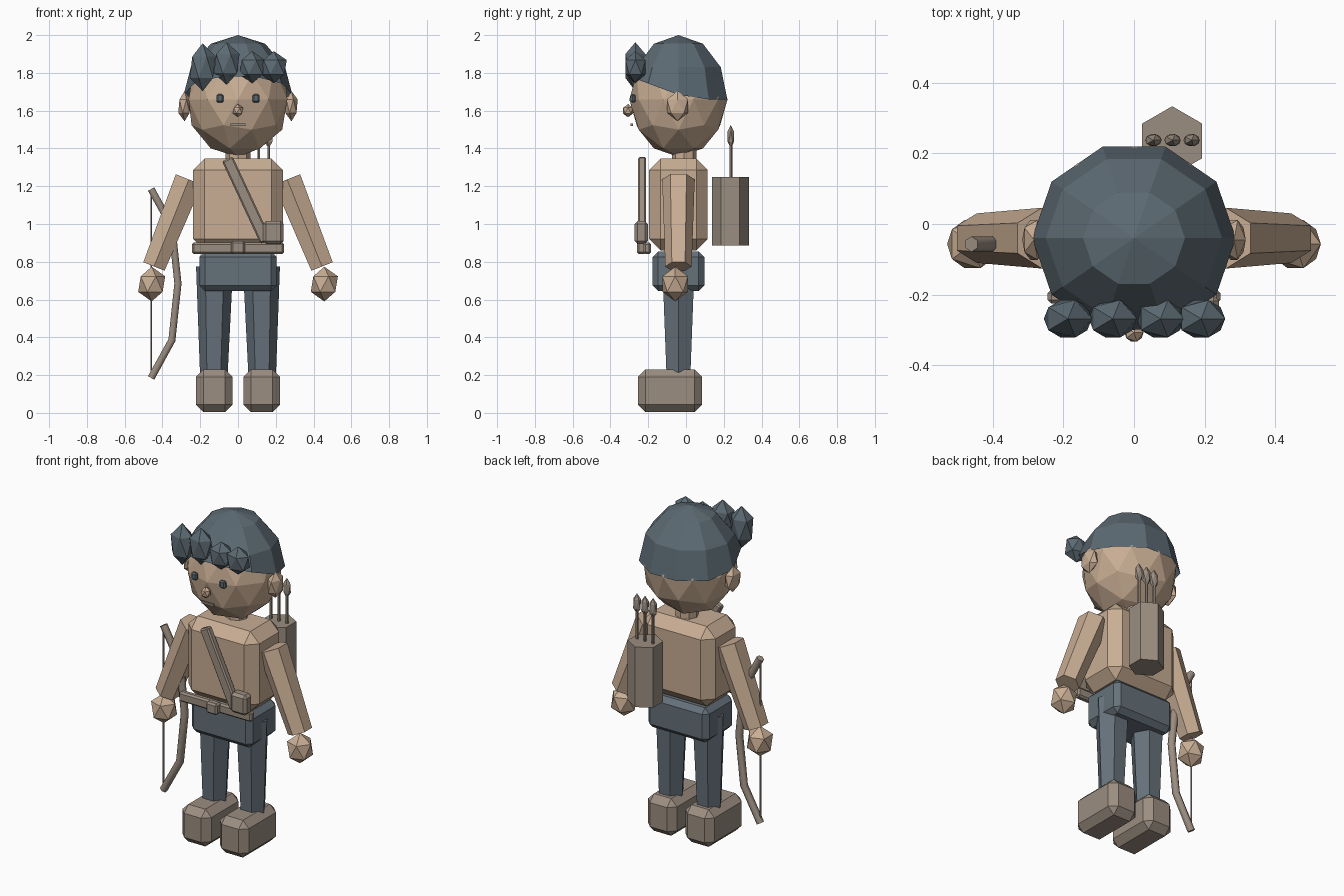
import bpy, bmesh, math
from mathutils import Matrix, Vector

cube = bpy.data.objects.get("Cube")
if cube:
    bpy.data.objects.remove(cube, do_unlink=True)


def material(name, rgb):
    m = bpy.data.materials.new(name)
    m.use_nodes = True
    m.diffuse_color = (*rgb, 1)
    for n in m.node_tree.nodes:
        if n.type == 'BSDF_PRINCIPLED':
            n.inputs["Base Color"].default_value = (*rgb, 1)
    return m


TAN = material("tan", (.58, .42, .295))
BROWN = material("grey brown", (.33, .27, .22))
PANTS = material("slate", (.13, .165, .195))
HAIR = material("dark slate", (.107, .144, .17))


def finish(name, bm, mat, loc=(0, 0, 0), rot_y=0):
    bmesh.ops.recalc_face_normals(bm, faces=bm.faces)
    mesh = bpy.data.meshes.new(name)
    bm.to_mesh(mesh)
    bm.free()
    mesh.materials.append(mat)
    ob = bpy.data.objects.new(name, mesh)
    ob.location = loc
    ob.rotation_euler.y = rot_y
    bpy.context.collection.objects.link(ob)
    return ob


def box(name, mat, loc, size, bevel=0, rot_y=0):
    bm = bmesh.new()
    bmesh.ops.create_cube(bm, size=1)
    bmesh.ops.scale(bm, vec=size, verts=bm.verts)
    if bevel:
        bmesh.ops.bevel(bm, geom=bm.edges[:], offset=bevel, segments=1,
                        profile=.5, affect='EDGES')
    return finish(name, bm, mat, loc, rot_y)


def ball(name, mat, loc, radii, sub=1, rot_y=0):
    bm = bmesh.new()
    bmesh.ops.create_icosphere(bm, subdivisions=sub, radius=1)
    bmesh.ops.scale(bm, vec=radii, verts=bm.verts)
    return finish(name, bm, mat, loc, rot_y)


def rod(name, mat, bottom, top, r1, r2, sides=6, spin=0):
    """Tapered prism between two points that share the same y."""
    a, b = Vector(bottom), Vector(top)
    d = b - a
    bm = bmesh.new()
    bmesh.ops.create_cone(bm, cap_ends=True, segments=sides, radius1=r1,
                          radius2=r2, depth=d.length,
                          matrix=Matrix.Rotation(math.radians(spin), 4, 'Z'))
    return finish(name, bm, mat, (a + b) / 2, math.atan2(d.x, d.z))


CY = -.04  # centre line of the body in y

# Head and face
ball("head", TAN, (0, CY, 1.66), (.275, .26, .305), 2)
rod("neck", TAN, (0, -.01, 1.28), (0, -.01, 1.45), .065, .065, 8)
ball("nose", TAN, (0, -.307, 1.6), (.03, .03, .035))
box("mouth", BROWN, (0, -.287, 1.525), (.08, .012, .012))

# Hair cap: upper half of a sphere, its rim raised at the front
bm = bmesh.new()
bmesh.ops.create_uvsphere(bm, u_segments=10, v_segments=6, radius=1,
                          matrix=Matrix.Rotation(math.pi / 2, 4, 'Z'))
bmesh.ops.delete(bm, geom=[v for v in bm.verts if v.co.z < -.1], context='VERTS')
for v in bm.verts:
    if v.co.z < .1:
        v.co.z = max(0, .07 - .3 * v.co.y) if v.co.y < .1 else 0
bmesh.ops.scale(bm, vec=(.288, .272, .34), verts=bm.verts)
finish("hair_cap", bm, HAIR, (0, CY, 1.66))

# Fringe tufts
for i, (x, z, h) in enumerate([(-.187, 1.83, .127), (-.06, 1.85, .112),
                               (.075, 1.83, .085), (.19, 1.83, .085)]):
    ball(f"fringe_tuft_{i + 1}", HAIR, (x, -.268, z), (.076, .062, h))

# Torso, hips, belt and strap
box("torso", TAN, (0, CY, 1.103), (.475, .31, .485), .06)
box("hips", PANTS, (0, CY, .75), (.41, .275, .21), .03)
box("belt", BROWN, (0, -.205, .872), (.488, .04, .06), .01)
box("belt_buckle", BROWN, (0, -.235, .875), (.075, .05, .068), .01)
box("chest_strap", BROWN, (.045, -.232, 1.127), (.062, .042, .48), .008,
    math.radians(-25))
box("belt_pouch", BROWN, (.187, -.237, .955), (.108, .07, .122), .016)

# Paired parts
for side, s in (("left", 1), ("right", -1)):
    box(side + "_eye", HAIR, (.095 * s, -.28, 1.665), (.038, .025, .045), .008)
    ball(side + "_ear", TAN, (.283 * s, -.045, 1.624), (.037, .066, .08))
    rod(side + "_arm", TAN, (.445 * s, CY, .775), (.26 * s, CY, 1.236), .07, .086)
    ball(side + "_hand", TAN, (.457 * s, -.057, .682), (.08, .08, .092))
    rod(side + "_leg", PANTS, (.128 * s, CY, .2), (.124 * s, CY, .775),
        .073, .098, spin=90)
    box(side + "_boot", BROWN, (.126 * s, -.085, .117), (.195, .34, .226), .04)

# Bow in the right hand
curve = bpy.data.curves.new("bow", 'CURVE')
curve.dimensions = '3D'
curve.bevel_depth = .022
curve.bevel_resolution = 1
curve.use_fill_caps = True
spline = curve.splines.new('POLY')
spline.points.add(4)
for p, (x, dz) in zip(spline.points, [(-.46, .5), (-.35, .3), (-.318, 0),
                                      (-.35, -.3), (-.46, -.5)]):
    p.co = (x, -.057, .685 + dz, 1)
curve.materials.append(BROWN)
bow = bpy.data.objects.new("bow", curve)
bpy.context.collection.objects.link(bow)
rod("bow_string", BROWN, (-.46, -.057, .19), (-.46, -.057, 1.18), .005, .005)

# Quiver and arrows on the back
rod("quiver", BROWN, (.108, .235, .885), (.108, .235, 1.25), .098, .098)
for i in range(3):
    x = .055 + .054 * i
    rod(f"arrow_shaft_{i + 1}", BROWN, (x, .237, 1.1), (x, .237, 1.43), .008, .008)
    ball(f"arrow_head_{i + 1}", BROWN, (x, .237, 1.463), (.026, .02, .062))
